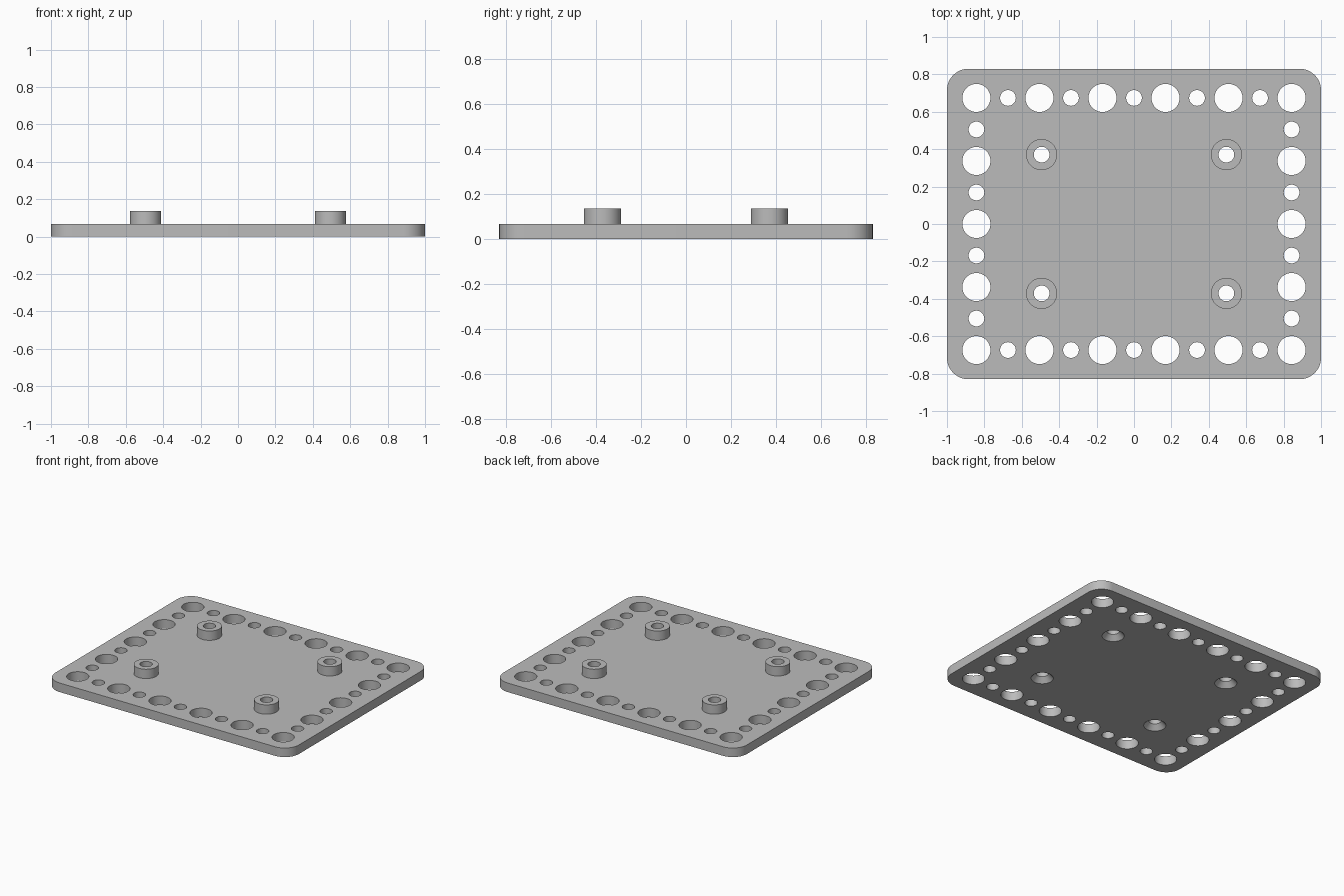
import bpy, bmesh, math

cube = bpy.data.objects.get("Cube")
if cube:
    bpy.data.objects.remove(cube, do_unlink=True)

HALF_X, HALF_Y, THICK, CORNER = 1.0, 0.83, 0.067, 0.115
PITCH = 0.1685
BIG, SMALL = 0.075, 0.042
POST_X, POST_Y, POST_R, POST_TOP = 0.494, 0.371, 0.083, 0.136
SINK_R, SINK_DEPTH = 0.075, 0.036
SEGS = 48

grey = bpy.data.materials.new("plain grey")
grey.use_nodes = True
colour = (0.5, 0.5, 0.5, 1)
grey.diffuse_color = colour
grey.node_tree.nodes["Principled BSDF"].inputs["Base Color"].default_value = colour


def make_object(name, bm):
    bmesh.ops.recalc_face_normals(bm, faces=bm.faces[:])
    mesh = bpy.data.meshes.new(name)
    bm.to_mesh(mesh)
    bm.free()
    mesh.materials.append(grey)
    obj = bpy.data.objects.new(name, mesh)
    bpy.context.collection.objects.link(obj)
    return obj


def activate(obj):
    bpy.ops.object.select_all(action='DESELECT')
    obj.select_set(True)
    bpy.context.view_layer.objects.active = obj


def lathe(bm, x, y, profile, capped):
    """Stack rings of (radius, z) around a vertical axis."""
    rings = []
    for r, z in profile:
        angles = [2 * math.pi * i / SEGS for i in range(SEGS)]
        rings.append([bm.verts.new((x + r * math.cos(a), y + r * math.sin(a), z))
                      for a in angles])
    for low, high in zip(rings, rings[1:]):
        for i in range(SEGS):
            j = (i + 1) % SEGS
            bm.faces.new((low[i], low[j], high[j], high[i]))
    if capped:
        bm.faces.new(rings[0])
        bm.faces.new(rings[-1])


# Rounded base plate
bm = bmesh.new()
outline = []
for quarter, (sx, sy) in enumerate([(1, 1), (-1, 1), (-1, -1), (1, -1)]):
    for i in range(13):
        a = (quarter + i / 12) * math.pi / 2
        outline.append(bm.verts.new((sx * (HALF_X - CORNER) + CORNER * math.cos(a),
                                     sy * (HALF_Y - CORNER) + CORNER * math.sin(a), 0)))
base = bm.faces.new(outline)
walls = bmesh.ops.extrude_face_region(bm, geom=[base], use_keep_orig=True)
top = [v for v in walls["geom"] if isinstance(v, bmesh.types.BMVert)]
bmesh.ops.translate(bm, verts=top, vec=(0, 0, THICK))
plate = make_object("base_plate", bm)

# Cutters: alternating large and small holes round the border
bm = bmesh.new()
for i in range(-5, 6):
    for j in range(-4, 5):
        if abs(i) == 5 or abs(j) == 4:
            radius = BIG if (i + 5) % 2 == 0 and j % 2 == 0 else SMALL
            lathe(bm, i * PITCH, j * PITCH, [(radius, -0.05), (radius, 0.2)], True)

# Cutters: screw holes countersunk from below
posts = [(sx * POST_X, sy * POST_Y) for sx in (-1, 1) for sy in (-1, 1)]
slope = (SINK_R - SMALL) / SINK_DEPTH
for x, y in posts:
    lathe(bm, x, y, [(SINK_R + slope * 0.02, -0.02), (SMALL, SINK_DEPTH),
                     (SMALL, 0.2)], True)
cutter = make_object("hole_cutter", bm)
cutter.hide_render = True

cut = plate.modifiers.new("holes", 'BOOLEAN')
cut.operation = 'DIFFERENCE'
cut.solver = 'EXACT'
cut.object = cutter
activate(plate)
bpy.ops.object.modifier_apply(modifier=cut.name)
bpy.data.objects.remove(cutter, do_unlink=True)
bpy.ops.object.shade_smooth_by_angle(angle=math.radians(30))

# Hollow standoffs
for number, (x, y) in enumerate(posts, 1):
    bm = bmesh.new()
    lathe(bm, x, y, [(POST_R, THICK), (POST_R, POST_TOP),
                     (SMALL, POST_TOP), (SMALL, THICK)], False)
    post = make_object(f"standoff_{number}", bm)
    # Open tubes: make sure the rim faces up
    rim = max(post.data.polygons, key=lambda p: p.center.z)
    if rim.normal.z < 0:
        post.data.flip_normals()
    activate(post)
    bpy.ops.object.shade_smooth_by_angle(angle=math.radians(30))
